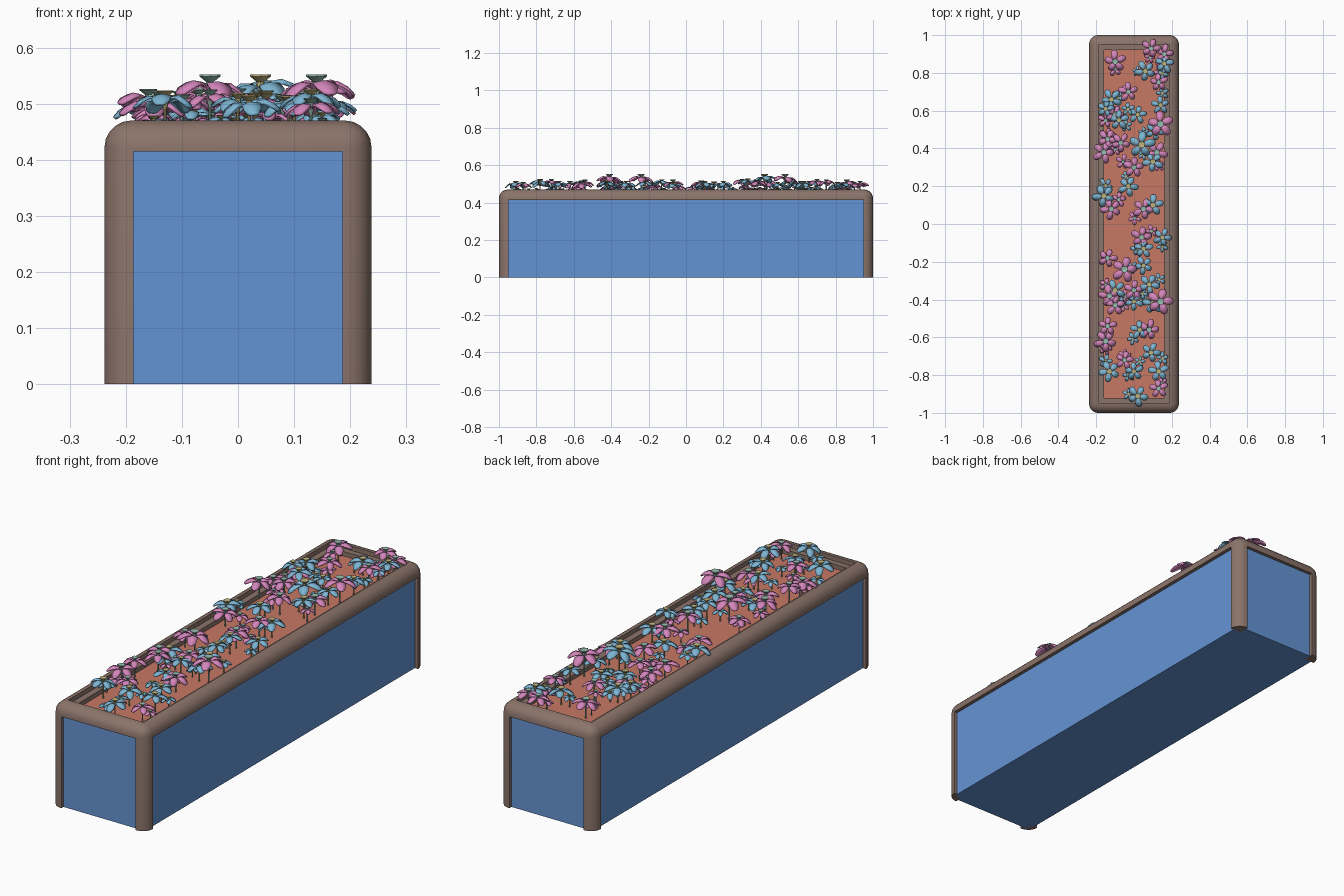
import bpy, bmesh, math, random
from mathutils import Matrix, Vector

if "Cube" in bpy.data.objects:
    bpy.data.objects.remove(bpy.data.objects["Cube"])

random.seed(7)


def mat(name, r, g, b):
    m = bpy.data.materials.new(name)
    lin = lambda c: ((c / 255 + 0.055) / 1.055) ** 2.4
    m.diffuse_color = (lin(r), lin(g), lin(b), 1)
    m.use_nodes = True
    m.node_tree.nodes["Principled BSDF"].inputs["Base Color"].default_value = m.diffuse_color
    return m


BROWN = mat("brown frame", 139, 116, 106)
BLUE = mat("blue panel", 100, 148, 212)
SOIL = mat("terracotta soil", 198, 120, 100)
PINK = mat("pink petal", 212, 134, 188)
SKY = mat("light blue petal", 126, 182, 212)
TEAL = mat("pale teal stem", 150, 188, 176)
TAN = mat("pale yellow stem", 190, 178, 124)


def finish(name, bm, material, smooth=None):
    bmesh.ops.recalc_face_normals(bm, faces=bm.faces)
    me = bpy.data.meshes.new(name)
    bm.to_mesh(me)
    bm.free()
    me.materials.append(material)
    ob = bpy.data.objects.new(name, me)
    bpy.context.collection.objects.link(ob)
    if smooth:
        smooth_it(ob, smooth)
    return ob


def smooth_it(ob, deg):
    bpy.ops.object.select_all(action='DESELECT')
    ob.select_set(True)
    bpy.context.view_layer.objects.active = ob
    bpy.ops.object.shade_smooth_by_angle(angle=math.radians(deg))


def box(name, hx, hy, z0, z1, material, bevel=0):
    bm = bmesh.new()
    bmesh.ops.create_cube(bm, size=1, matrix=Matrix.Translation((0, 0, (z0 + z1) / 2))
                          @ Matrix.Diagonal((2 * hx, 2 * hy, z1 - z0, 1)))
    if bevel:
        edges = [e for e in bm.edges if max(v.co.z for v in e.verts) > z0 + 0.01]
        bmesh.ops.bevel(bm, geom=edges, offset=bevel, segments=5, profile=0.5, affect='EDGES')
    return finish(name, bm, material)


# frame: rounded box with window, ledge and planting openings cut out
frame = box("frame", 0.238, 1.0, 0, 0.47, BROWN, 0.048)
cutters = [box("cutter_front", 0.186, 1.2, -0.1, 0.415, BROWN),
           box("cutter_side", 0.5, 0.95, -0.1, 0.4151, BROWN),
           box("cutter_ledge", 0.189, 0.947, 0.45, 0.6, BROWN),
           box("cutter_opening", 0.16, 0.92, 0.3, 0.6, BROWN)]
bpy.context.view_layer.objects.active = frame
for c in cutters:
    mod = frame.modifiers.new(c.name, 'BOOLEAN')
    mod.operation = 'DIFFERENCE'
    mod.solver = 'EXACT'
    mod.object = c
    bpy.ops.object.modifier_apply(modifier=mod.name)
for c in cutters:
    bpy.data.objects.remove(c)
smooth_it(frame, 35)

# panelled body and soil
box("panel_body", 0.222, 0.985, 0, 0.42, BLUE)
box("soil", 0.165, 0.925, 0.41, 0.43, SOIL)


def add_petal(bm, m, length, width, lift):
    """Arched, drooping petal running along +x."""
    rows = []
    for t, w in ((0.08, 0.2), (0.3, 0.65), (0.55, 1.0), (0.8, 0.95), (0.95, 0.6), (1.0, 0.25)):
        z = lift * (math.sin(t * 2.6) - 1.1 * t * t)
        rows.append([bm.verts.new(m @ Vector((t * length, s * w * width / 2, z - abs(s) * w * width * 0.1)))
                     for s in (-1, 0, 1)])
    for a, b in zip(rows, rows[1:]):
        for i in range(2):
            bm.faces.new((a[i], a[i + 1], b[i + 1], b[i]))


def add_stem(bm, x, y, z, r):
    """Stem with a trumpet-shaped centre on top."""
    n = 8
    prof = [(0.003, 0.42), (0.003, z - 0.012), (0.12 * r, z), (0.1 * r, z + 0.2 * r),
            (0.27 * r, z + 0.34 * r), (0.27 * r, z + 0.38 * r), (0.08 * r, z + 0.34 * r)]
    rings = [[bm.verts.new((x + q * math.cos(i * math.tau / n), y + q * math.sin(i * math.tau / n), h))
              for i in range(n)] for q, h in prof]
    for a, b in zip(rings, rings[1:]):
        for i in range(n):
            j = (i + 1) % n
            bm.faces.new((a[i], a[j], b[j], b[i]))
    bm.faces.new(rings[-1])
    bm.faces.new(rings[0])


# flower positions, then smaller blooms scattered around them
sky_at = [(.16, .85), (.06, .81), (-.12, .66), (-.15, .61), (.14, .63), (.02, .58), (-.08, .55),
          (.11, .49), (.1, .33), (-.03, .2), (-.16, .15), (.1, .1), (.15, -.07), (.05, -.13),
          (.05, -.22), (.08, -.32), (-.1, -.35), (0, -.41), (.1, -.42), (.03, -.56), (.09, -.68),
          (-.13, -.78), (0, -.78), (.13, -.78), (.02, -.91)]
pink_at = [(-.1, .86), (.09, .93), (.16, .9), (.13, .75), (-.03, .7), (-.1, .58), (-.14, .45),
           (-.07, .43), (-.16, .38), (0, .3), (.12, .38), (-.12, .08), (.05, .08), (.04, -.07),
           (-.14, -.18), (-.13, -.38), (0, -.35), (-.14, -.54), (-.15, -.62), (.08, -.56),
           (-.1, -.43), (.13, -.87), (-.05, -.72)]
big = {"light_blue": [(.04, .42)], "pink": [(-.05, -.24), (.14, .53), (.14, -.41)]}

for label, spots, pm, sm in (("light_blue", sky_at, SKY, TAN), ("pink", pink_at, PINK, TEAL)):
    petals, stems = bmesh.new(), bmesh.new()
    flowers = [(x, y, random.uniform(0.047, 0.06), random.uniform(0.488, 0.508)) for x, y in spots]
    flowers += [(x, y, 0.07, 0.525) for x, y in big[label]]
    for x, y in spots:
        px = max(-.15, min(.15, x + random.uniform(-.06, .06)))
        py = max(-.9, min(.9, y + random.uniform(-.07, .07)))
        flowers.append((px, py, random.uniform(0.028, 0.042), random.uniform(0.462, 0.482)))
    for x, y, r, z in flowers:
        spin = random.uniform(0, math.tau)
        tilt = Matrix.Rotation(random.uniform(-.15, .15), 4, 'X') @ Matrix.Rotation(random.uniform(-.15, .15), 4, 'Y')
        for k in range(5):
            m = Matrix.Translation((x, y, z)) @ tilt @ Matrix.Rotation(spin + k * math.tau / 5, 4, 'Z')
            add_petal(petals, m, r * random.uniform(0.92, 1.08), r * 0.6, r * 0.3)
        add_stem(stems, x, y, z, r)
    ob = finish(label + "_petals", petals, pm, 60)
    sol = ob.modifiers.new("thickness", 'SOLIDIFY')
    sol.thickness = 0.005
    finish(label + "_flower_stems", stems, sm, 40)
